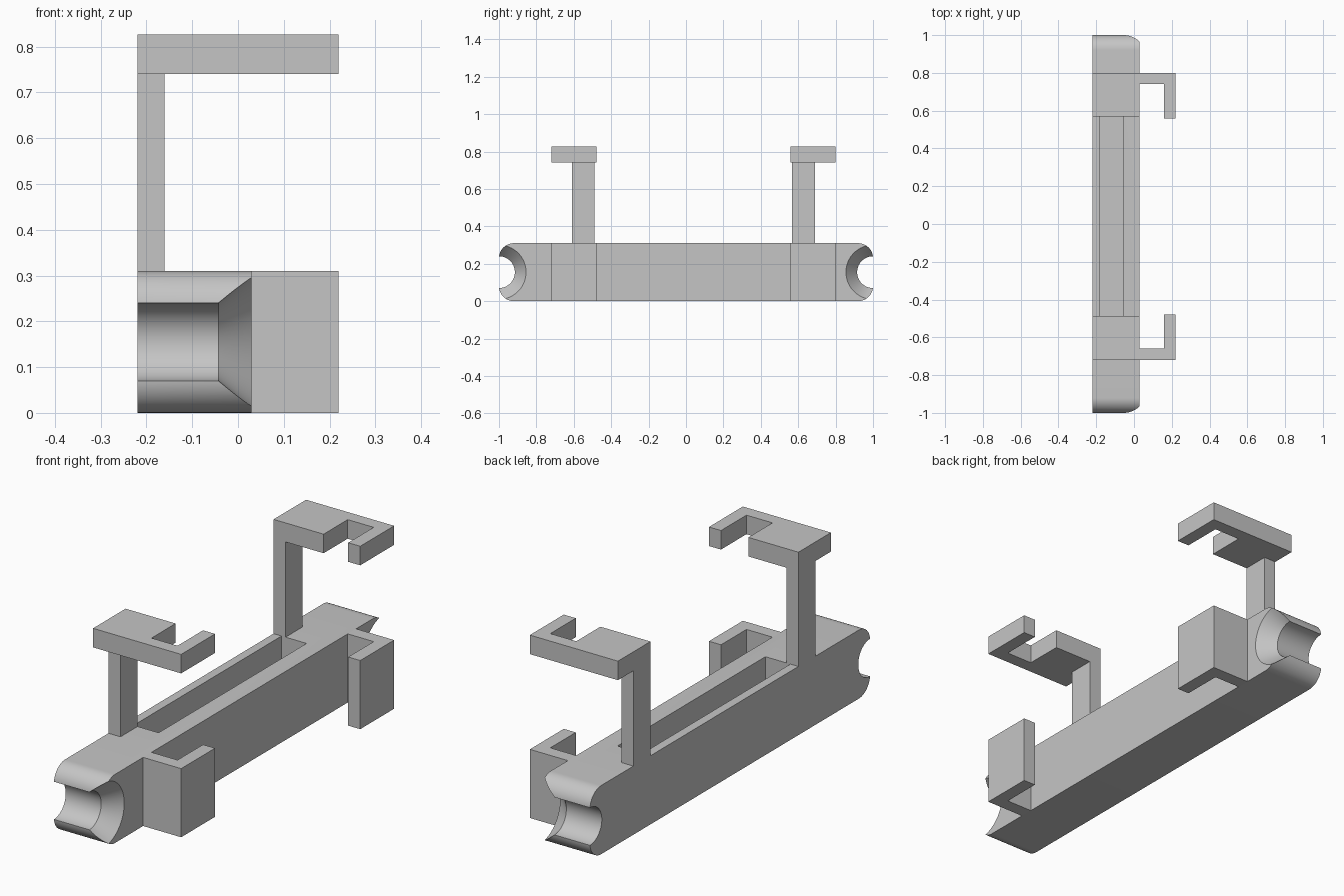
import bpy, bmesh, math
from mathutils import Vector

if "Cube" in bpy.data.objects:
    bpy.data.objects.remove(bpy.data.objects["Cube"])

grey = bpy.data.materials.new("light_grey")
grey.diffuse_color = (0.56, 0.56, 0.56, 1)
grey.use_nodes = True
grey.node_tree.nodes["Principled BSDF"].inputs["Base Color"].default_value = grey.diffuse_color

X0, X1 = -0.22, 0.03          # bar width
H = 0.31                      # bar height
MID = 0.04                    # y of the plane the two brackets mirror about


def prism(name, points, direction):
    """Extrude a closed 3D outline along a direction."""
    bm = bmesh.new()
    face = bm.faces.new([bm.verts.new(p) for p in points])
    out = bmesh.ops.extrude_face_region(bm, geom=[face])["geom"]
    moved = [v for v in out if isinstance(v, bmesh.types.BMVert)]
    bmesh.ops.translate(bm, vec=Vector(direction), verts=moved)
    return finish(name, bm)


def finish(name, bm):
    bmesh.ops.recalc_face_normals(bm, faces=bm.faces)
    mesh = bpy.data.meshes.new(name)
    bm.to_mesh(mesh)
    bm.free()
    mesh.materials.append(grey)
    obj = bpy.data.objects.new(name, mesh)
    bpy.context.collection.objects.link(obj)
    return obj


def slab(name, outline, z0, z1):
    return prism(name, [(x, y, z0) for x, y in outline], (0, 0, z1 - z0))


def rect(x0, x1, y0, y1):
    return [(x0, y0), (x1, y0), (x1, y1), (x0, y1)]


def countersink(name, y):
    """Solid of revolution about x: straight bore with a flared mouth."""
    bm = bmesh.new()
    n, rings = 64, []
    for x, r in [(-0.3, 0.085), (-0.043, 0.085), (X1, 0.145), (0.08, 0.186)]:
        rings.append([bm.verts.new((x, y + r * math.cos(2 * math.pi * i / n),
                                    H / 2 + r * math.sin(2 * math.pi * i / n)))
                      for i in range(n)])
    for a, b in zip(rings, rings[1:]):
        for i in range(n):
            j = (i + 1) % n
            bm.faces.new((a[i], a[j], b[j], b[i]))
    bm.faces.new(rings[0])
    bm.faces.new(rings[-1])
    return finish(name, bm)


def cut(obj, cutter):
    mod = obj.modifiers.new("cut", 'BOOLEAN')
    mod.operation, mod.solver, mod.object = 'DIFFERENCE', 'EXACT', cutter
    bpy.context.view_layer.objects.active = obj
    bpy.ops.object.modifier_apply(modifier=mod.name)
    bpy.data.objects.remove(cutter)


# Main bar: rounded ends in the side profile
R, SEG = 0.08, 12
profile = []
for cy, cz, start in [(1 - R, H - R, 0), (R - 1, H - R, 90),
                      (R - 1, R, 180), (1 - R, R, 270)]:
    for i in range(SEG + 1):
        a = math.radians(start + 90 * i / SEG)
        profile.append((X0, cy + R * math.cos(a), cz + R * math.sin(a)))
bar = prism("bar", profile, (X1 - X0, 0, 0))

# Flared notches at both ends and the long pocket in the top
for y in (-1, 1):
    cut(bar, countersink("notch_cutter", y))
cut(bar, slab("pocket_cutter", rect(-0.18, -0.055, -0.488, 0.568), 0.04, 0.5))

bpy.ops.object.select_all(action='DESELECT')
bar.select_set(True)
bpy.context.view_layer.objects.active = bar
bpy.ops.object.shade_smooth_by_angle(angle=math.radians(30))

# Brackets: post with hooked top plate, and a matching hook on the bar side
OUT, GAP = 0.22, 0.16         # hook outer and inner x
Y0, Y1, Y2, Y3 = -0.72, -0.66, -0.488, -0.478
hook_outline = [(X1, Y0), (OUT, Y0), (OUT, Y3), (GAP, Y3), (GAP, Y1), (X1, Y1)]
top_outline = [(X0, Y0), (OUT, Y0), (OUT, Y3), (GAP, Y3), (GAP, Y1),
               (X1, Y1), (X1, Y2), (X0, Y2)]
post_outline = rect(X0, GAP * -1, -0.61, Y2)

for side in ("front", "back"):
    def place(outline):
        if side == "front":
            return outline
        return [(x, 2 * MID - y) for x, y in outline]
    slab(side + "_side_hook", place(hook_outline), 0, H)
    slab(side + "_post", place(post_outline), H, 0.74)
    slab(side + "_top_hook", place(top_outline), 0.74, 0.826)
